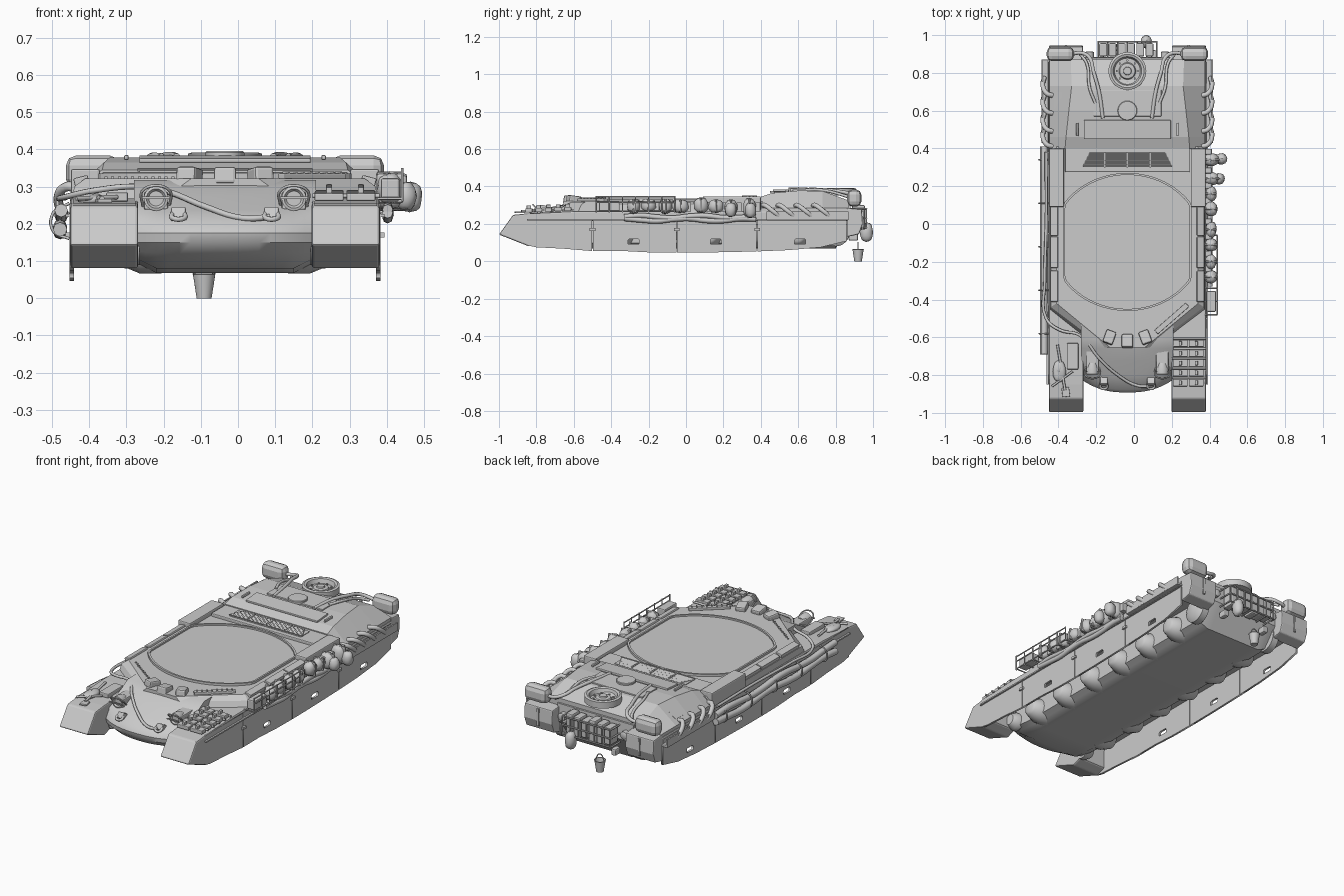
import bpy, bmesh, math, random
from mathutils import Vector, Euler

if "Cube" in bpy.data.objects:
    bpy.data.objects.remove(bpy.data.objects["Cube"])
random.seed(4)
CX = -0.035   # the hull centre line sits left of the overall centre

def mesh(name, verts, faces, bevel=0, smooth=False):
    me = bpy.data.meshes.new(name)
    me.from_pydata(verts, [], faces)
    bm = bmesh.new(); bm.from_mesh(me)
    bmesh.ops.recalc_face_normals(bm, faces=bm.faces)
    bm.to_mesh(me); bm.free()
    ob = bpy.data.objects.new(name, me)
    bpy.context.collection.objects.link(ob)
    if bevel:
        m = ob.modifiers.new("bevel", 'BEVEL'); m.width = bevel; m.segments = 2
    if smooth:
        me.shade_smooth()
        me.set_sharp_from_angle(angle=math.radians(35))
    return ob

def loft(name, rings, bevel=0, smooth=False, closed=True):
    n = len(rings[0]); verts = [p for r in rings for p in r]
    faces = [(i*n+j, i*n+(j+1) % n, (i+1)*n+(j+1) % n, (i+1)*n+j)
             for i in range(len(rings)-1) for j in range(n)]
    if closed:
        faces += [tuple(range(n)), tuple(range((len(rings)-1)*n, len(rings)*n))]
    return mesh(name, verts, faces, bevel, smooth)

def box(name, c, s, rot=(0, 0, 0), bevel=0):
    e = Euler(rot).to_matrix()
    q = [(-.5, -.5), (.5, -.5), (.5, .5), (-.5, .5)]
    rings = [[Vector(c) + e @ Vector((a*s[0], b*s[1], z*s[2])) for a, b in q] for z in (-.5, .5)]
    return loft(name, rings, bevel)

def prism(name, prof, x0, x1, bevel=0):
    return loft(name, [[(x, y, z) for y, z in prof] for x in (x0, x1)], bevel)

def lathe(name, c, prof, axis='Z', n=24):
    # prof holds (radius, height) pairs
    def put(a, b, h):
        v = {'Z': (a, b, h), 'X': (h, a, b), 'Y': (a, h, b)}[axis]
        return Vector(c) + Vector(v)
    rings = [[put(r*math.cos(t*math.tau/n), r*math.sin(t*math.tau/n), h) for t in range(n)] for r, h in prof]
    return loft(name, rings, smooth=True)

def tube(name, pts, r, res=2):
    cu = bpy.data.curves.new(name, 'CURVE'); cu.dimensions = '3D'
    cu.bevel_depth = r; cu.bevel_resolution = res; cu.use_fill_caps = True; cu.resolution_u = 5
    sp = cu.splines.new('BEZIER' if len(pts) > 2 else 'POLY')
    if len(pts) > 2:
        sp.bezier_points.add(len(pts)-1)
        for b, p in zip(sp.bezier_points, pts):
            b.co = p; b.handle_left_type = b.handle_right_type = 'AUTO'
    else:
        sp.points.add(1)
        for b, p in zip(sp.points, pts): b.co = (*p, 1)
    ob = bpy.data.objects.new(name, cu); bpy.context.collection.objects.link(ob)
    return ob

def bag(name, c, s):
    ob = lathe(name, c, [(math.sin(a)**.7*.5+.001, -math.cos(a)*.5) for a in [i*math.pi/8 for i in range(9)]], n=14)
    for v in ob.data.vertices:
        d = v.co - Vector(c); k = 1 + random.uniform(-.06, .06)
        v.co = Vector(c) + Vector((d.x*s[0], d.y*s[1], d.z*s[2])) * k
    return ob

# central hull with rounded cast nose
rings = []
for i in range(17):
    x = -.245 + .49*i/16; u = abs(x)/.245
    yf = -.892 + .07*u**2.5; zb = .068 + .03*max(0, (u-.75)/.25); d = .012*u*u
    prof = [(.80, zb), (-.62, zb), (-.76, zb+.012), (yf+.04, .115+d), (yf+.005, .15), (yf, .175), (yf+.015, .2),
            (-.80, .238-d), (-.72, .275-d), (-.66, .302-d), (-.61, .318), (.41, .32), (.88, .30), (.885, .2)]
    rings.append([(x, y, z) for y, z in prof])
loft("hull_tub", rings, smooth=True)

# upper hull deck, sloped at the front corners
def plan(w, f, n, z): return [(w, .41, z), (w, f, z), (n, -.655, z), (-n, -.655, z), (-w, f, z), (-w, .41, z)]
loft("upper_deck", [plan(.415, -.46, .17, .24), plan(.405, -.44, .12, .30), plan(.375, -.42, .09, .322)])

# engine deck with sloping sides and rear
secs = [(.40, .345, .33), (.46, .365, .325), (.60, .378, .31), (.73, .376, .295), (.87, .325, .30)]
loft("engine_deck", [[(-.412, y, .24), (-.412, y, .285), (-w, y, z), (w, y, z), (.412, y, .285), (.412, y, .24)]
                     for y, z, w in secs])
box("engine_front_panel", (0, .34, .327), (.66, .13, .025), bevel=.005)

# turret ring plate and lip
pts = []
for i in range(72):
    a = i*math.tau/72
    pts.append((max(-.335, min(.335, .40*math.cos(a))), -.095+.36*math.sin(a)))
loft("turret_ring_plate", [[(x, y, z) for x, y in pts] for z in (.30, .326)])
def ringat(k, z): return [(x*k, -.095+(y+.095)*k, z) for x, y in pts]
loft("turret_ring_lip", [ringat(1.015, .31), ringat(1.015, .335), ringat(.985, .335), ringat(.985, .31)], closed=False)

# engine grille slats
box("grille_base", (0, .34, .34), (.46, .08, .006))
for i in range(11):
    box("grille_slat", (0, .306+i*.007, .345), (.47-.07*i/10, .0035, .008), (.5, 0, 0))
for x in (-.12, 0, .12):
    box("grille_bar", (x, .34, .347), (.008, .08, .008))

# engine deck panels, hatch and spare road wheel
box("deck_panel", (0, .50, .374), (.46, .10, .012), (.08, 0, 0), .003)
box("deck_panel_rear", (0, .64, .379), (.36, .14, .010), (0, 0, 0), .003)
lathe("deck_hatch", (0, .60, .378), [(.052, 0), (.052, .014), (.049, .017), (.001, .018)])
lathe("spare_wheel", (0, .81, .352), [(.10, 0), (.10, .036), (.088, .040), (.076, .036), (.068, .012), (.045, .012),
                                      (.04, .022), (.022, .024), (.02, .032)], n=36)
for i in range(8):
    a = i*math.tau/8
    lathe("wheel_bolt", (.056*math.cos(a), .81+.056*math.sin(a), .36), [(.006, 0), (.006, .012)], n=6)

# outline of skirt bottom, split into panels with inspection holes
low = [(-.85, .085), (-.80, .075), (-.66, .068), (-.50, .055), (-.35, .056), (-.20, .048), (-.05, .046),
       (.10, .047), (.25, .05), (.38, .053), (.55, .06), (.72, .075), (.86, .108)]
def skirt(name, x, a, b, hole):
    out = [(y, z) for y, z in low if a <= y <= b]
    out = [(p[0]+(.002 if p[0] == a else -.002 if p[0] == b else 0), p[1]) for p in out]
    out += [(out[-1][0], .255), (out[0][0], .255)]
    loops = [out]
    if hole is not None:
        loops.append([(hole+p, .105+q) for p, q in ((-.03, -.012), (.03, -.012), (.03, .008), (.024, .014), (-.024, .014), (-.03, .008))])
    cu = bpy.data.curves.new(name, 'CURVE'); cu.dimensions = '2D'; cu.fill_mode = 'BOTH'; cu.extrude = .006
    for lp in loops:
        sp = cu.splines.new('POLY'); sp.points.add(len(lp)-1); sp.use_cyclic_u = True
        for q, p in zip(sp.points, lp): q.co = (*p, 0, 1)
    ob = bpy.data.objects.new(name, cu); ob.location = (x, 0, 0)
    ob.rotation_euler = (math.pi/2, 0, math.pi/2); bpy.context.collection.objects.link(ob)

for s in (-1, 1):
    # fender with closed front mudguard
    prism("fender", [(-1, .143), (-.925, .248), (-.85, .256), (-.60, .268), (.87, .268), (.87, .215), (-.78, .215),
                     (-.78, .10), (-.84, .08)], s*.233, s*.416, .008)
    for a, b, h in ((-.85, -.5, None), (-.5, -.05, -.28), (-.05, .38, .16), (.38, .86, .61)):
        skirt("side_skirt", s*.412, a, b, h)
    box("skirt_rail", (s*.419, .0, .222), (.018, 1.70, .008))
    for y in (-.5, -.05, .38):
        box("skirt_hinge", (s*.419, y, .17), (.018, .03, .014))
    # suspension housings under the hull
    for i in range(6):
        lathe("suspension_housing", (s*.17, -.58+i*.235, .137), [(.070, 0), (.070, s*.06), (.045, s*.12), (.03, s*.13)], 'X', 20)
    lathe("final_drive", (s*.23, .80, .155), [(.075, 0), (.075, s*.04), (.045, s*.06)], 'X')
    lathe("idler_mount", (s*.23, -.76, .14), [(.05, 0), (.05, s*.03), (.03, s*.06)], 'X')
    # stowage boxes on the deck sides
    box("side_bin", (s*.375, .245, .305), (.078, .31, .085), bevel=.006)
    for y in (-.33, -.15, .02):
        box("deck_side_ledge", (s*.385, y, .312), (.04, .165, .03), (0, s*.25, 0), .004)
    # rear corner bins and exhaust cans with pipes
    prism("rear_bin", [(.86, .13), (.925, .145), (.945, .20), (.94, .278), (.86, .285)], s*.235, s*.416, .006)
    box("rear_bin_strap", (s*.325, .944, .22), (.012, .008, .10))
    box("exhaust_can", (s*.355, .90, .338), (.145, .076, .092), bevel=.028)
    tube("exhaust_pipe", [(s*.30, .90, .335), (s*.24, .905, .345), (s*.20, .88, .36), (s*.18, .81, .375), (s*.15, .70, .384), (s*.13, .56, .380)], .010)
    tube("deck_pipe", [(s*.25, .90, .33), (s*.215, .85, .35), (s*.20, .72, .382), (s*.17, .64, .382)], .008)
    # rear side rails with hose straps
    box("rear_rail", (s*.436, .65, .226), (.036, .44, .014), bevel=.004)
    box("rear_rail_lip", (s*.45, .65, .245), (.008, .44, .045))
    for y in (.42, .50, .595, .69):
        tube("rail_hose", [(s*.395, y-.01, .295), (s*.425, y, .300), (s*.448, y+.045, .268), (s*.44, y+.085, .235)], .013)
    box("side_deck_plate", (s*.365, .58, .318), (.055, .24, .008), (0, s*.62, 0))
    box("deck_handle", (s*.265, .50, .378), (.012, .07, .014), bevel=.004)
    # headlight cluster and tow hook
    box("light_bracket", (s*.185, -.72, .262), (.065, .13, .05), bevel=.006)
    lathe("headlight", (s*.185, -.765, .268), [(.024, .03), (.033, 0), (.033, -.03), (.026, -.032), (.02, -.024)], 'Y')
    tube("light_guard", [(s*.15, -.75, .24), (s*.155, -.81, .295), (s*.215, -.81, .295), (s*.22, -.75, .24)], .004)
    box("light_guard_bar", (s*.185, -.812, .27), (.075, .006, .006))
    box("tow_hook_base", (s*.125, -.835, .222), (.04, .04, .035), (-.5, 0, 0), .005)
    tube("tow_hook", [(s*.11, -.84, .23), (s*.11, -.868, .215), (s*.14, -.868, .215), (s*.14, -.84, .23)], .007)
    # driver periscopes at the sides
    box("periscope", (s*.095, -.60, .328), (.055, .07, .045), (-.12, 0, s*.35), .008)
    # rear lights and tow eyes
    box("rear_tow_eye", (s*.14, .895, .13), (.03, .05, .04), bevel=.008)
    lathe("rear_lamp", (s*.20, .88, .24), [(.022, 0), (.022, .03), (.015, .034)], 'Y', 16)
box("periscope_middle", (0, -.62, .326), (.06, .07, .046), (-.15, 0, 0), .008)
box("glacis_tool_rack", (.235, -.50, .328), (.22, .028, .016), (0, 0, .72), .003)
for i in range(8):
    box("rack_tooth", (.165+i*.02, -.562+i*.0175, .338), (.005, .024, .006), (0, 0, .72))
for i in range(14):
    box("deck_bolt", (-.32+i*.018, -.43-i*.013, .324), (.008, .008, .006))

# spare track links on the right fender
for i in range(5):
    for j in range(2):
        y = -.84+i*.052; x = .28+j*.085
        box("track_link", (x, y, .272+i*.002), (.078, .038, .022), bevel=.004)
        box("track_horn", (x, y, .288+i*.002), (.016, .024, .022), bevel=.003)
    tube("track_pin", [(.235, -.815+i*.052, .275), (.415, -.815+i*.052, .275)], .006)

# kit strapped on the left fender
bag("fender_bag", (-.36, -.78, .265), (.07, .12, .035))
box("fender_toolbox", (-.29, -.70, .272), (.06, .14, .025), bevel=.005)
tube("shovel_handle", [(-.37, -.64, .275), (-.33, -.88, .268)], .007)
box("shovel_blade", (-.326, -.89, .262), (.04, .05, .01), (0, 0, .15), .003)
tube("pick_handle", [(-.40, -.86, .268), (-.29, -.78, .272)], .006)

# tow cable from the left side over the glacis
tube("tow_cable", [(-.43, .38, .27), (-.43, .0, .272), (-.437, -.30, .27), (-.43, -.50, .272), (-.36, -.56, .288), (-.25, -.59, .30),
                   (-.15, -.71, .285), (-.05, -.80, .245), (.05, -.855, .215), (.12, -.86, .218)], .008)
# rolled tarps along both sides
for z, x, r, ph in ((.185, -.443, .019, 0), (.228, -.440, .018, 1.5)):
    tube("left_tarp_roll", [(x, -.69+i*.11, z+.008*math.sin(i*1.4+ph)) for i in range(11)], r)
for i in range(5):
    tube("tarp_strap", [(-.418, -.58+i*.23, .255), (-.461, -.58+i*.23, .23), (-.461, -.58+i*.23, .18), (-.418, -.58+i*.23, .16)], .004)
for z, ph in ((.238, 0), (.222, 1.6)):
    tube("right_tarp_roll", [(.437, -.33+i*.088, z+.007*math.sin(i*1.7+ph)) for i in range(9)], .014)

# right side luggage rail with packs and cans
for z in (.268, .315, .345):
    tube("luggage_rail", [(.476, -.48, z), (.476, -.06, z)], .0035)
for i in range(7):
    y = -.48+i*.07
    tube("luggage_post", [(.476, y, .26), (.476, y, .35)], .0035)
    tube("luggage_foot", [(.41, y, .268), (.476, y, .268)], .0035)
box("luggage_crate", (.444, -.41, .295), (.05, .11, .055), bevel=.006)
for y, c, s in ((-.28, .295, (.07, .07, .08)), (-.20, .30, (.06, .08, .07)), (-.11, .295, (.07, .07, .08)),
                (-.03, .295, (.06, .09, .07)), (.08, .30, (.07, .08, .08)), (.16, .295, (.06, .08, .07)),
                (.24, .285, (.09, .07, .09)), (.34, .285, (.09, .07, .10))):
    bag("side_pack", (.443, y, c), s)
    box("pack_strap", (.443, y, c), (s[0]*1.02, .012, s[2]*1.0), bevel=.01)
    box("pack_bracket", (.43, y+.043, .29), (.035, .03, .05), bevel=.004)
bag("hanging_pouch", (.497, .345, .272), (.066, .06, .08))
bag("hanging_pouch_small", (.485, .24, .275), (.06, .06, .075))

# rear basket with cans, lantern and bucket
for z in (.18, .23, .28):
    tube("basket_front_rail", [(-.155, .965, z), (.155, .965, z)], .0045)
    for s in (-1, 1):
        tube("basket_side_rail", [(s*.155, .88, z), (s*.155, .965, z)], .0045)
for i in range(7):
    x = -.155+i*.0517
    tube("basket_post", [(x, .965, .18), (x, .965, .28)], .004)
    tube("basket_floor_bar", [(x, .88, .18), (x, .965, .18)], .004)
for i in range(6):
    box("basket_can", (-.128+i*.049, .922, .235), (.042, .07, .10+.015*(i % 3)), bevel=.007)
bag("basket_sack", (.10, .965, .155), (.06, .07, .10))
tube("bucket_handle", [(-.085, .92, .062), (-.056, .92, .10), (-.028, .92, .062)], .003)
lathe("bucket", (-.056, .92, 0), [(.020, 0), (.030, .064), (.032, .066), (.028, .066), (.019, .006)])

# turn curves into meshes, then shift all parts onto the real centre line
bpy.ops.object.select_all(action='DESELECT')
curves = [o for o in bpy.data.objects if o.type == 'CURVE']
for o in curves: o.select_set(True)
bpy.context.view_layer.objects.active = curves[0]
bpy.ops.object.convert(target='MESH')
for o in bpy.data.objects: o.location.x += CX
